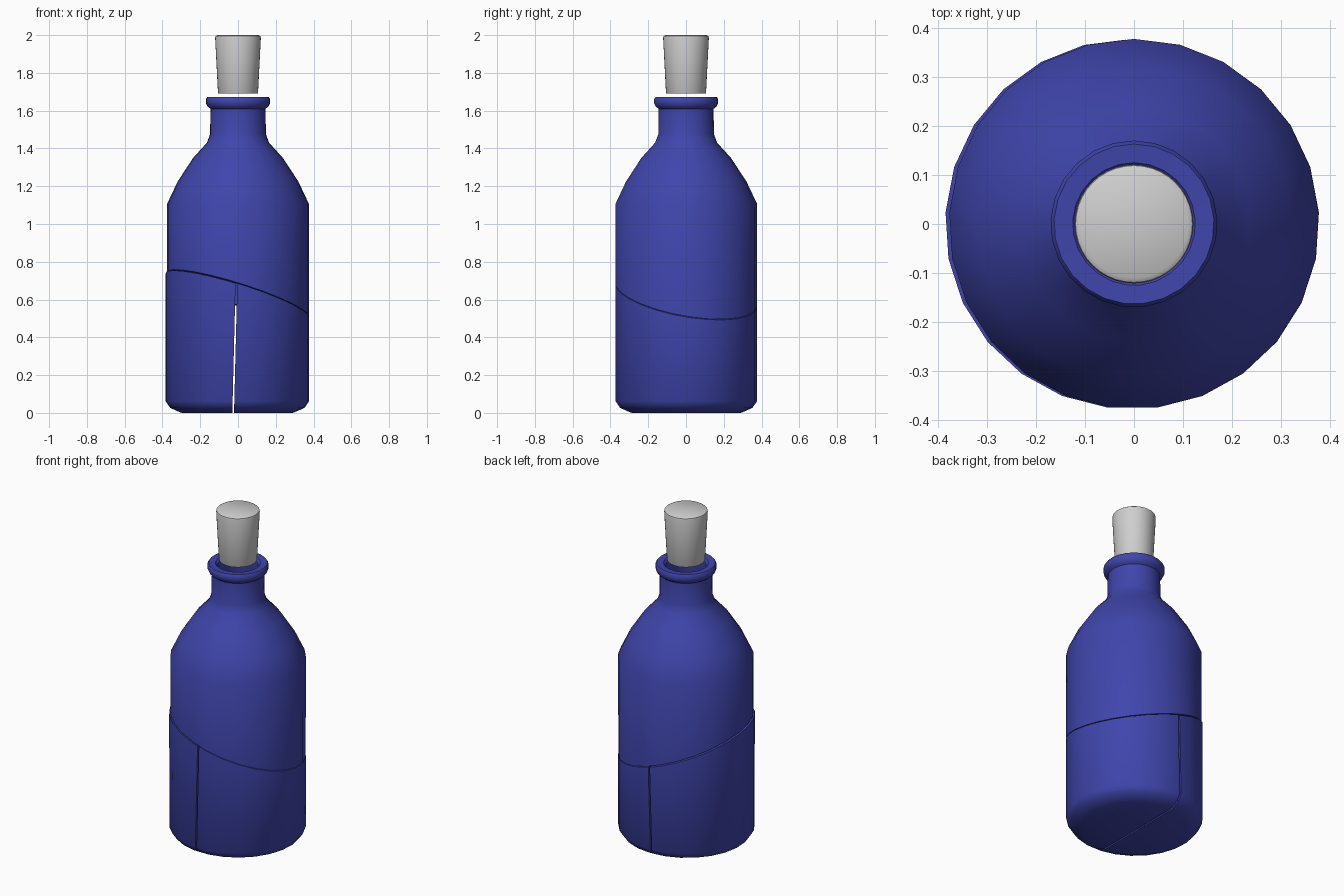
import bpy, bmesh, math
from mathutils import Vector

if "Cube" in bpy.data.objects:
    bpy.data.objects.remove(bpy.data.objects["Cube"])


def material(name, rgb):
    m = bpy.data.materials.new(name)
    m.diffuse_color = (*rgb, 1)
    m.use_nodes = True
    m.node_tree.nodes["Principled BSDF"].inputs["Base Color"].default_value = m.diffuse_color
    return m


BLUE = material("blue glass", (0.05, 0.06, 0.41))
GREY = material("pale grey", (0.62, 0.62, 0.62))


def lathe(profile, sides):
    """Revolve an (r, z) profile; both ends close on the axis."""
    bm = bmesh.new()
    rings = []
    for r, z in profile:
        if r == 0:
            rings.append([bm.verts.new((0, 0, z))] * sides)
        else:
            rings.append([bm.verts.new((r * math.sin(i * math.tau / sides),
                                        r * math.cos(i * math.tau / sides), z))
                          for i in range(sides)])
    for a, b in zip(rings, rings[1:]):
        for i in range(sides):
            j = (i + 1) % sides
            vs = list(dict.fromkeys((a[i], a[j], b[j], b[i])))
            bm.faces.new(vs)
    bmesh.ops.recalc_face_normals(bm, faces=bm.faces[:])
    return bm


def cut(bm, point, normal):
    """Remove the side the normal points to and cap the broken surface."""
    geom = bm.verts[:] + bm.edges[:] + bm.faces[:]
    bmesh.ops.bisect_plane(bm, geom=geom, dist=1e-5, plane_co=point,
                           plane_no=normal, clear_outer=True)
    rim = [e for e in bm.edges if e.is_boundary]
    bmesh.ops.triangle_fill(bm, edges=rim, use_beauty=True, normal=normal)
    bmesh.ops.recalc_face_normals(bm, faces=bm.faces[:])


def finish(bm, name, mat, offset=(0, 0, 0)):
    bmesh.ops.translate(bm, verts=bm.verts[:], vec=offset)
    me = bpy.data.meshes.new(name)
    bm.to_mesh(me)
    bm.free()
    ob = bpy.data.objects.new(name, me)
    bpy.context.collection.objects.link(ob)
    me.materials.append(mat)
    bpy.ops.object.select_all(action='DESELECT')
    ob.select_set(True)
    bpy.context.view_layer.objects.active = ob
    bpy.ops.object.shade_smooth_by_angle(angle=math.radians(40))
    return ob


# Hollow bottle profile: outside, over the lip, then down the inside
BOTTLE = [(0, 0.0), (0.29, 0.0), (0.315, 0.01), (0.352, 0.027), (0.376, 0.062),
          (0.377, 1.105), (0.32, 1.225), (0.238, 1.35), (0.165, 1.43),
          (0.148, 1.475), (0.146, 1.61), (0.162, 1.622), (0.17, 1.64),
          (0.17, 1.662), (0.163, 1.672), (0.125, 1.67), (0.112, 1.655),
          (0.11, 1.46), (0.20, 1.345), (0.285, 1.21), (0.34, 1.09),
          (0.34, 0.08), (0.29, 0.04), (0, 0.04)]

# Tilted break across the body and near-vertical break below it
tilt_point, tilt = Vector((0, 0, 0.625)), Vector((0.307, 0.165, 1)).normalized()
side_point, side = Vector((-0.022, 0, 0)), Vector((1, 0, -0.025)).normalized()

# Upper piece
bm = lathe(BOTTLE, 25)
cut(bm, tilt_point + tilt * 0.002, -tilt)
finish(bm, "bottle_upper_piece", BLUE)

# Lower pieces, slightly parted
for name, s, shift in (("bottle_lower_left_piece", 1, -0.008),
                       ("bottle_lower_right_piece", -1, 0.001)):
    bm = lathe(BOTTLE, 25)
    cut(bm, tilt_point - tilt * 0.002, tilt)
    cut(bm, side_point, side * s)
    finish(bm, name, BLUE, (shift, 0, 0))

# Stopper hovering just above the lip
STOPPER = [(0, 1.69), (0.104, 1.69), (0.106, 1.694), (0.121, 1.985),
           (0.119, 1.994), (0.110, 2.0), (0, 2.0)]
finish(lathe(STOPPER, 40), "stopper", GREY)
